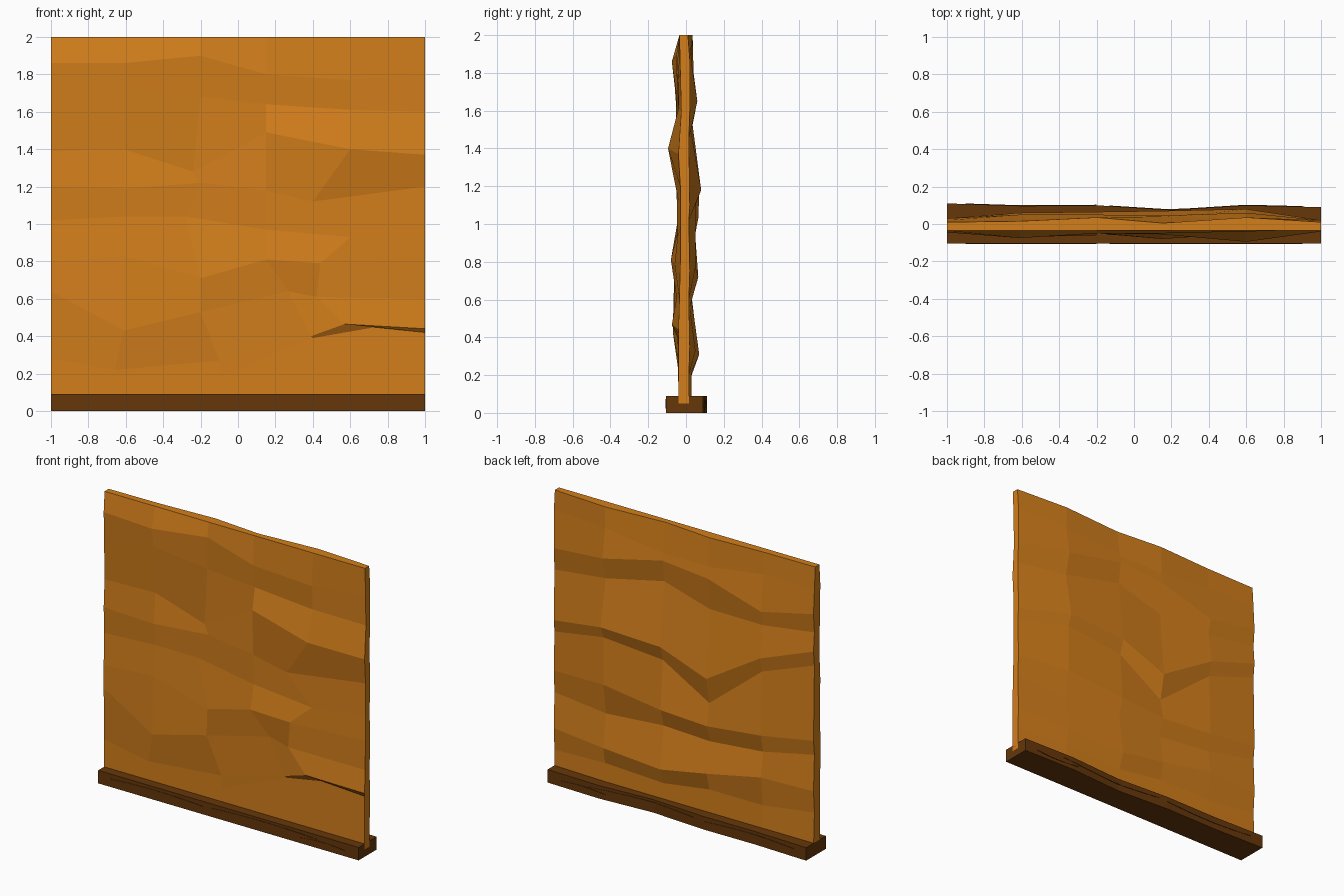
import bpy, bmesh

if "Cube" in bpy.data.objects:
    bpy.data.objects.remove(bpy.data.objects["Cube"])

def material(name, rgb):
    m = bpy.data.materials.new(name)
    m.diffuse_color = (*rgb, 1)
    m.use_nodes = True
    m.node_tree.nodes["Principled BSDF"].inputs["Base Color"].default_value = m.diffuse_color
    return m

AMBER = material("amber_wood", (0.65, 0.21, 0.011))
BROWN = material("dark_wood", (0.13, 0.038, 0.003))

def finish(name, bm, mat):
    bmesh.ops.recalc_face_normals(bm, faces=bm.faces)
    me = bpy.data.meshes.new(name)
    bm.to_mesh(me)
    bm.free()
    ob = bpy.data.objects.new(name, me)
    me.materials.append(mat)
    bpy.context.collection.objects.link(ob)
    return ob

def skin_slab(bm, front, back):
    """Two matching grids of points joined around the rim."""
    grids = [[[bm.verts.new(p) for p in row] for row in g] for g in (front, back)]
    for g in grids:
        for a, b in zip(g, g[1:]):
            for i in range(len(a) - 1):
                bm.faces.new((a[i], a[i + 1], b[i + 1], b[i]))
    def rim(g):
        return (g[0] + [r[-1] for r in g[1:-1]] + g[-1][::-1]
                + [r[0] for r in g[-2:0:-1]])
    f, k = rim(grids[0]), rim(grids[1])
    for i in range(len(f)):
        j = (i + 1) % len(f)
        bm.faces.new((f[i], f[j], k[j], k[i]))

COLS = (-1, -0.61, -0.2, 0.15, 0.6, 1)

# Hewn relief: row heights, and depths in hundredths, for each column
FRONT_Z = [(2, 2, 2, 2, 2, 2),
           (1.86, 1.86, 1.9, 1.8, 1.77, 1.8),
           (1.64, 1.73, 1.68, 1.64, 1.61, 1.6),
           (1.39, 1.4, 1.28, 1.49, 1.4, 1.37),
           (1.2, 1.19, 1.22, 1.18, 1.12, 1.2),
           (1.02, 1.04, 1.04, .97, .93, .98),
           (.8, .83, .71, .81, .79, .8),
           (.64, .43, .53, .64, .61, .6),
           (.28, .22, .27, .40, .465, .44),
           (.18, .16, .18, .39, .448, .42),
           (.05,) * 6]
FRONT_Y = [(3.5, 3.5, 3.5, 3.5, 3.5, 3.5), (4.5, 7.5, 5, 5, 4, 3),
           (4, 6, 5, 3, 4, 2.5), (3.5, 3.5, 2.5, 5.5, 9.5, 4),
           (4.5, 5, 4, 5, 4, 3), (4, 4, 4, 4, 4.5, 3),
           (4.5, 6, 5, 8, 6, 3), (4.5, 7, 6, 4, 5, 3.5),
           (4, 4, 4, 4.5, 7.5, 4), (4, 4, 4, 4.3, 4.2, 4), (4,) * 6]
BACK_Z = [(2, 2, 2, 2, 2, 2),
          (1.85, 1.85, 1.8, 1.8, 1.85, 1.87),
          (1.68, 1.6, 1.72, 1.75, 1.65, 1.6),
          (1.55, 1.5, 1.5, 1.6, 1.5, 1.45),
          (1.42, 1.28, 1.03, 1.16, 1.18, 1.1),
          (1.32, 1.18, .85, 1.06, 1.1, 1.02),
          (.8, .74, .7, .72, .77, .75),
          (.7, .62, .58, .6, .56, .6),
          (.45, .45, .37, .31, .33, .35),
          (.3, .25, .25, .2, .22, .2),
          (.05,) * 6]
BACK_Y = [(1, 1.5, 3.5, 0.5, 3.5, 1), (2, 2.5, 4, 4, 3, 2),
          (3, 5, 5, 4.5, 6, 2), (2, 3, 2.5, 2.5, 2.5, 1.5),
          (3, 6, 6.5, 7, 8, 2), (2, 3.5, 3, 4, 5, 1.5),
          (3, 5, 6, 6.5, 5, 2), (2, 2.5, 2, 3, 2, 1.5),
          (3, 5, 6, 7, 5, 2), (2, 3, 3, 3, 3, 1.5), (3, 3, 3, 3, 3, 1.5)]

# Columns pulled sideways on the front: (row, column) -> x
SHIFT = {(3, 2): -0.24, (4, 4): 0.4, (5, 2): -0.28, (6, 4): 0.44, (7, 3): 0.27,
         (7, 4): 0.42, (8, 1): -0.66, (8, 2): -0.1, (8, 3): 0.39, (8, 4): 0.57,
         (9, 2): -0.1, (9, 3): 0.4, (9, 4): 0.73}

def relief(heights, depths, side):
    shift = SHIFT if side < 0 else {}
    return [[(shift.get((r, c), COLS[c]), side * ys[c] / 100, zs[c]) for c in range(6)]
            for r, (zs, ys) in enumerate(zip(heights, depths))]

# Carved panel
bm = bmesh.new()
skin_slab(bm, relief(FRONT_Z, FRONT_Y, -1), relief(BACK_Z, BACK_Y, 1))
finish("carved_panel", bm, AMBER)

# Base rail: straight front, wavy back
RAIL_X = (-1, -0.6, -0.2, 0.2, 0.6, 1)
RAIL_BACK = (0.11, 0.097, 0.1, 0.075, 0.1, 0.09)
bm = bmesh.new()
skin_slab(bm, [[(x, -0.105, z) for x in RAIL_X] for z in (0, 0.09)],
          [[(x, y, z) for x, y in zip(RAIL_X, RAIL_BACK)] for z in (0, 0.09)])
finish("base_rail", bm, BROWN)

def back_y(x):
    for i in range(5):
        if x <= RAIL_X[i + 1]:
            t = (x - RAIL_X[i]) / 0.4
            return RAIL_BACK[i] * (1 - t) + RAIL_BACK[i + 1] * t

# Thin raised grain slivers along both faces of the rail
for side in (-1, 1):
    bm = bmesh.new()
    for x0, x1, z in ((-0.9, -0.2, 0.055), (-0.13, 0.68, 0.06), (0.55, 0.9, 0.038)):
        n = 8
        top, low = [], []
        for i in range(n + 1):
            t = i / n
            x = x0 + (x1 - x0) * t
            h = 0.001 + 0.05 * t * (1 - t)
            y = (back_y(x) if side > 0 else -0.105) + side * 0.003
            top.append((x, y, z + h))
            low.append((x, y, z - h))
        inner = [[(x, y - side * 0.008, zz) for x, y, zz in r] for r in (low, top)]
        skin_slab(bm, [low, top], inner)
    finish("front_grain" if side < 0 else "back_grain", bm, BROWN)
